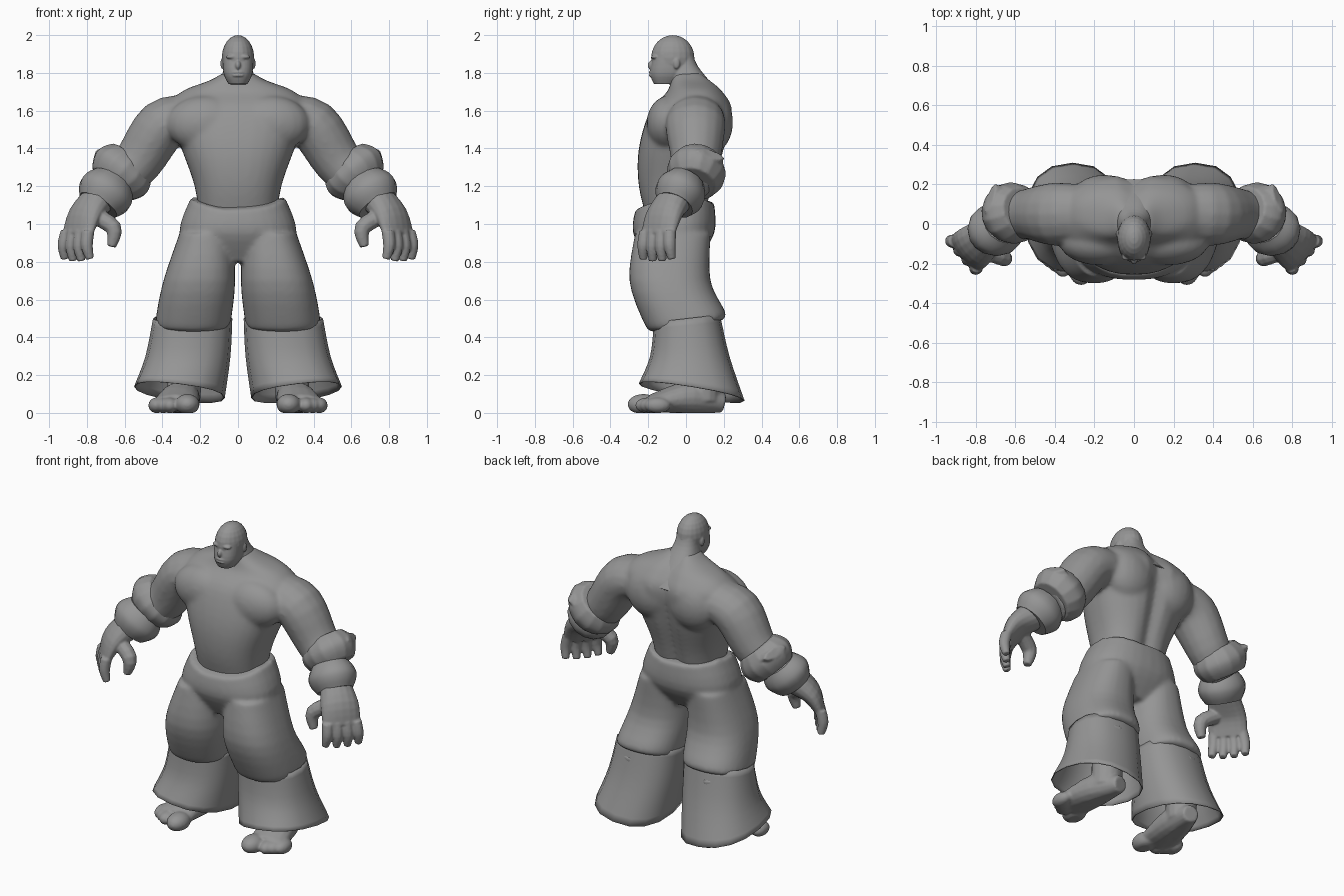
import bpy, bmesh, math
from mathutils import Vector, Matrix

cube = bpy.data.objects.get("Cube")
if cube:
    bpy.data.objects.remove(cube, do_unlink=True)

shade = (.3, .3, .3, 1)
grey = bpy.data.materials.new("mid_grey")
grey.use_nodes = True
grey.diffuse_color = shade
grey.node_tree.nodes["Principled BSDF"].inputs["Base Color"].default_value = shade


def oval(z, half, front, back, x=0, lean=0, tip=0, dip=0):
    """Level cross-section: lean tilts it sideways, tip backwards, dip lifts both sides."""
    return Vector((z, half, front, back, x, lean, tip, dip))


def joint(place, deep, wide=None):
    """Limb cross-section at a place, with its two radii."""
    return Vector((*place, deep, wide or deep))


def spline(keys, steps=4):
    """Smooth curve through the key sections."""
    result = []
    last = len(keys) - 1
    for k in range(last):
        before, a, b, after = keys[max(k - 1, 0)], keys[k], keys[k + 1], keys[min(k + 2, last)]
        for step in range(steps):
            t = step / steps
            bend_in, bend_out = (b - before) / 2, (after - a) / 2
            ease = t * t * (3 - 2 * t)
            result.append(a.lerp(b, ease) + bend_in * t * (1 - t) ** 2 - bend_out * t * t * (1 - t))
    return result + [keys[-1]]


def skin(bm, rings, cap=True):
    """Bridge rings of points into a surface."""
    loops = [[bm.verts.new(point) for point in ring] for ring in rings]
    for low, high in zip(loops, loops[1:]):
        for i in range(len(low)):
            bm.faces.new((low[i - 1], low[i], high[i], high[i - 1]))
    if cap:
        bm.faces.new(loops[0])
        bm.faces.new(loops[-1])


def stack(bm, keys, side=1, sides=32, groove=0, cap=True):
    """Body of level ovals, with an optional groove down the back."""
    rings = []
    for z, half, front, back, middle, lean, tip, dip in spline(keys):
        ring = []
        for i in range(sides):
            angle = math.tau * i / sides
            u, v = (math.copysign(abs(w) ** .85, w) for w in (math.cos(angle), math.sin(angle)))
            x = middle + half * u
            y = (front + back) / 2 + (back - front) / 2 * v
            if v > 0:
                y -= groove * math.exp(-(x / .05) ** 2)
            ring.append((side * x, y, z + lean * u + tip * v + dip * u * u))
        rings.append(ring)
    skin(bm, rings, cap)


def tube(bm, keys, side=1, sides=16, hint=Vector((0, 1, 0))):
    """Limb along a smooth path; the first radius lies along the hint."""
    path = spline(keys)
    spots = [Vector(key[:3]) for key in path]
    rings = []
    for k, key in enumerate(path):
        along = (spots[min(k + 1, len(spots) - 1)] - spots[max(k - 1, 0)]).normalized()
        u = (hint - along * hint.dot(along)).normalized()
        v = along.cross(u)
        ring = []
        for i in range(sides):
            angle = math.tau * i / sides
            point = spots[k] + u * key[3] * math.cos(angle) + v * key[4] * math.sin(angle)
            ring.append((side * point.x, point.y, point.z))
        rings.append(ring)
    skin(bm, rings)


def band(bm, start, end, radius, side):
    """Bulging arm band between two points."""
    keys = []
    for step in range(5):
        t = step / 4
        size = radius * (.76 + .24 * math.sin(math.pi * t))
        keys.append(joint(Vector(start).lerp(Vector(end), t), size * .9, size))
    tube(bm, keys, side, sides=14)


def blob(bm, place, radii, side=1):
    x, y, z = place
    matrix = Matrix.Translation((side * x, y, z)) @ Matrix.Diagonal((*radii, 1))
    bmesh.ops.create_uvsphere(bm, u_segments=20, v_segments=12, radius=1, matrix=matrix)


def finish(bm, name, voxel=0, soften=3, cloth=0):
    """Make the object; fuse its pieces or thicken its cloth."""
    bmesh.ops.recalc_face_normals(bm, faces=bm.faces)
    mesh = bpy.data.meshes.new(name)
    bm.to_mesh(mesh)
    bm.free()
    mesh.materials.append(grey)
    item = bpy.data.objects.new(name, mesh)
    bpy.context.collection.objects.link(item)
    if voxel:
        fuse = item.modifiers.new("fuse", "REMESH")
        fuse.mode = "VOXEL"
        fuse.voxel_size = voxel
        fuse.use_smooth_shade = True
        item.modifiers.new("soften", "SMOOTH").iterations = soften
    elif cloth:
        item.modifiers.new("cloth", "SOLIDIFY").thickness = cloth
    bpy.ops.object.select_all(action="DESELECT")
    item.select_set(True)
    bpy.context.view_layer.objects.active = item
    bpy.ops.object.shade_smooth_by_angle(angle=math.radians(40))


# torso with chest, shoulder blades and arms
bm = bmesh.new()
stack(bm, [oval(z=1, half=.2, front=-.2, back=.1),
           oval(z=1.2, half=.23, front=-.25, back=.15),
           oval(z=1.4, half=.3, front=-.25, back=.21),
           oval(z=1.6, half=.37, front=-.19, back=.25),
           oval(z=1.7, half=.3, front=-.1, back=.2),
           oval(z=1.76, half=.15, front=-.08, back=.14),
           oval(z=1.8, half=.08, front=-.07, back=.1)], groove=.035)
for side in (1, -1):
    blob(bm, place=(.17, -.09, 1.53), radii=(.21, .12, .15), side=side)
    blob(bm, place=(.15, .13, 1.54), radii=(.17, .12, .17), side=side)
    tube(bm, [joint((.25, .06, 1.56), deep=.14, wide=.12),
              joint((.4, .05, 1.52), deep=.16, wide=.14),
              joint((.53, .05, 1.33), deep=.13),
              joint((.66, .02, 1.2), deep=.11)], side)
finish(bm, "torso", voxel=.012, soften=12)

# head with neck, jaw, face and ears
bm = bmesh.new()
stack(bm, [oval(z=1.62, half=.15, front=-.05, back=.23),
           oval(z=1.75, half=.1, front=-.08, back=.13),
           oval(z=1.84, half=.07, front=-.08, back=.06),
           oval(z=1.92, half=.06, front=-.08, back=.03)])
stack(bm, [oval(z=1.74, half=.05, front=-.17, back=-.05),
           oval(z=1.8, half=.077, front=-.19, back=0),
           oval(z=1.9, half=.08, front=-.17, back=0)])
blob(bm, place=(0, -.07, 1.88), radii=(.086, .115, .12))
blob(bm, place=(0, -.18, 1.84), radii=(.016, .024, .025))
for lip in (1.787, 1.803):
    blob(bm, place=(0, -.185, lip), radii=(.03, .012, .008))
for side in (1, -1):
    blob(bm, place=(.034, -.165, 1.885), radii=(.03, .02, .012), side=side)
    blob(bm, place=(.082, -.05, 1.85), radii=(.011, .018, .03), side=side)
finish(bm, "head", voxel=.005, soften=3)

# trousers: hips and thighs
bm = bmesh.new()
stack(bm, [oval(z=.8, half=.2, front=-.2, back=.05),
           oval(z=.95, half=.31, front=-.28, back=.15),
           oval(z=1.09, half=.25, front=-.27, back=.15, tip=.02, dip=.05)])
for side in (1, -1):
    stack(bm, [oval(z=.95, half=.14, front=-.27, back=.13, x=.17),
               oval(z=.7, half=.19, front=-.3, back=.13, x=.205),
               oval(z=.5, half=.2, front=-.22, back=.21, x=.235, tip=.03),
               oval(z=.46, half=.19, front=-.18, back=.19, x=.235, tip=.03)], side)
finish(bm, "trousers", voxel=.012, soften=9)

for side, label in ((1, "left"), (-1, "right")):
    # flared open trouser leg
    bm = bmesh.new()
    stack(bm, [oval(z=.5, half=.21, front=-.17, back=.18, x=.24, tip=.02),
               oval(z=.3, half=.225, front=-.19, back=.23, x=.265),
               oval(z=.11, half=.24, front=-.25, back=.31, x=.31, lean=.03, tip=-.045)],
          side, sides=16, cap=False)
    finish(bm, label + "_flared_leg", cloth=.006)

    # shin, foot and toes, flat underneath
    bm = bmesh.new()
    tube(bm, [joint((.27, .1, .45), deep=.1), joint((.29, .09, .06), deep=.09)], side)
    tube(bm, [joint((.27, .2, .05), deep=.05),
              joint((.3, .03, .08), deep=.1, wide=.09),
              joint((.335, -.19, .05), deep=.12, wide=.045)], side, hint=Vector((1, 0, 0)))
    blob(bm, place=(.268, -.225, .045), radii=(.065, .085, .055), side=side)
    for toe in range(3):
        blob(bm, place=(.36 + .035 * toe, -.2 + .025 * toe, .04), radii=(.045, .07, .042), side=side)
    for vert in bm.verts:
        vert.co.z = max(vert.co.z, 0)
    finish(bm, label + "_foot", voxel=.009, soften=3)

    # thick arm bands, the upper one with a raised collar
    bm = bmesh.new()
    band(bm, start=(.56, .07, 1.34), end=(.67, .04, 1.21), radius=.175, side=side)
    tube(bm, [joint((.64, .08, 1.3), deep=.12, wide=.07),
              joint((.73, .13, 1.37), deep=.08, wide=.03)], side, sides=8)
    finish(bm, label + "_elbow_band", voxel=.008)
    bm = bmesh.new()
    band(bm, start=(.66, 0, 1.23), end=(.74, -.06, 1.1), radius=.15, side=side)
    finish(bm, label + "_wrist_band")

    # hand: palm, four fingers and thumb
    bm = bmesh.new()
    across = Vector((-.66, -.75, 0))
    tube(bm, [joint((.73, -.05, 1.14), deep=.09),
              joint((.81, -.115, 1.05), deep=.115, wide=.065),
              joint((.85, -.15, .94), deep=.115, wide=.035)], side, hint=across)
    for finger in (-1.5, -.5, .5, 1.5):
        knuckle = Vector((.85, -.15, .96)) + across * finger * .057
        tip = knuckle + across * finger * .01 - Vector((0, 0, .16 - .01 * abs(finger)))
        middle = knuckle.lerp(tip, .5) + Vector((.012, -.006, 0))
        tube(bm, [joint(knuckle, deep=.034), joint(middle, deep=.033), joint(tip, deep=.022)],
             side, sides=10, hint=across)
    tube(bm, [joint((.77, -.13, 1.05), deep=.045),
              joint((.66, -.17, .98), deep=.045),
              joint((.67, -.18, .88), deep=.025)], side, sides=10)
    finish(bm, label + "_hand", voxel=.007)
